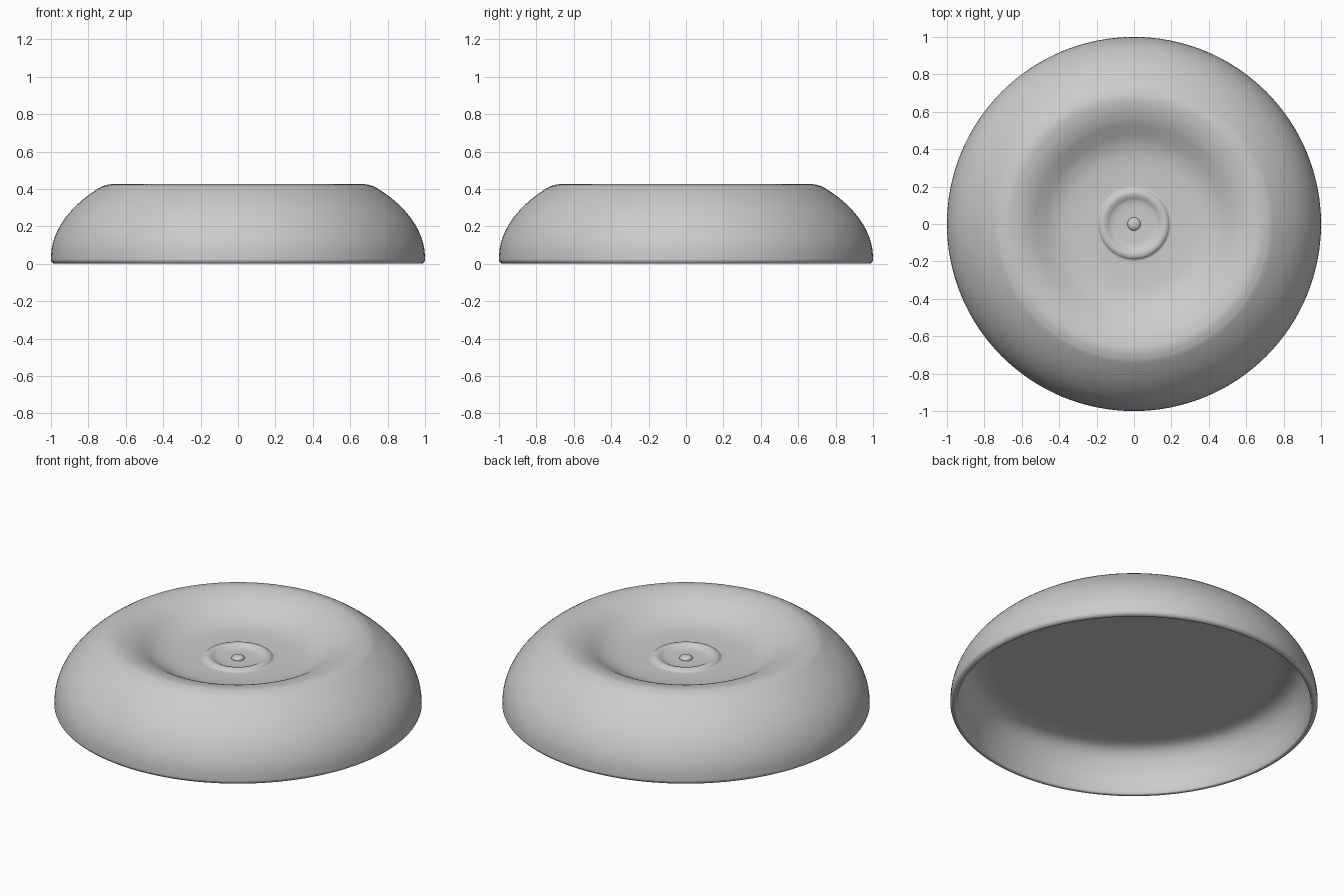
import bpy, bmesh, math
from mathutils import Vector

cube = bpy.data.objects.get("Cube")
if cube:
    bpy.data.objects.remove(cube, do_unlink=True)

grey = bpy.data.materials.new("soft_grey")
grey.use_nodes = True
color = (0.6, 0.6, 0.6, 1)
grey.diffuse_color = color
grey.node_tree.nodes["Principled BSDF"].inputs["Base Color"].default_value = color


def smooth_path(points, steps=5):
    """Catmull-Rom curve through (radius, height) points."""
    pts = [Vector(p) for p in points]
    pts = [2 * pts[0] - pts[1]] + pts + [2 * pts[-1] - pts[-2]]
    path = []
    for a, b, c, d in zip(pts, pts[1:], pts[2:], pts[3:]):
        for i in range(steps):
            t = i / steps
            path.append(0.5 * (2 * b + (c - a) * t + (2 * a - 5 * b + 4 * c - d) * t**2
                               + (3 * b - a - 3 * c + d) * t**3))
    return path + [pts[-2]]


def lathe(name, path, segments=128):
    """Revolve a (radius, height) path around the z axis."""
    bm = bmesh.new()
    verts = [bm.verts.new((max(r, 0), 0, z)) for r, z in path]
    edges = [bm.edges.new(pair) for pair in zip(verts, verts[1:])]
    bmesh.ops.spin(bm, geom=verts + edges, axis=(0, 0, 1), cent=(0, 0, 0),
                   angle=math.tau, steps=segments, use_duplicate=False)
    bmesh.ops.remove_doubles(bm, verts=bm.verts, dist=0.0002)
    bmesh.ops.recalc_face_normals(bm, faces=bm.faces)
    mesh = bpy.data.meshes.new(name)
    bm.to_mesh(mesh)
    bm.free()
    obj = bpy.data.objects.new(name, mesh)
    bpy.context.collection.objects.link(obj)
    mesh.materials.append(grey)
    bpy.ops.object.select_all(action="DESELECT")
    obj.select_set(True)
    bpy.context.view_layer.objects.active = obj
    bpy.ops.object.shade_smooth_by_angle(angle=math.radians(60))
    return obj


# Hollow shell: low ring in a soft dish, rounded rim, bulging side, lip, flat ceiling
ring = [(0, 0.294), (0.09, 0.295), (0.125, 0.3), (0.145, 0.31),
        (0.163, 0.315), (0.18, 0.311), (0.192, 0.301)]
dish = [(0.21, 0.299), (0.28, 0.301), (0.35, 0.307), (0.4, 0.317), (0.45, 0.336),
        (0.5, 0.364), (0.55, 0.393), (0.6, 0.413), (0.645, 0.423)]
rim = [(0.68, 0.425), (0.712, 0.418)]
angles = [math.radians(a) for a in range(42, -1, -6)]
side = [(math.cos(a), 0.03 + 0.56 * math.sin(a)) for a in angles]
lip = [(0.998, 0.014), (0.99, 0.004), (0.978, 0), (0.965, 0.007)]
inside = [(0.956, 0.05), (0.945, 0.12), (0.917, 0.195), (0.875, 0.241),
          (0.81, 0.259), (0.72, 0.262), (0.4, 0.262), (0, 0.262)]
lathe("shell", smooth_path(ring + dish + rim + side + lip + inside))

# Small flattened knob inside the ring
knob = [(0.035 * math.cos(a), 0.297 + 0.018 * math.sin(a))
        for a in (math.pi * (i / 16 - 0.5) for i in range(17))]
lathe("centre_knob", knob, 48)
